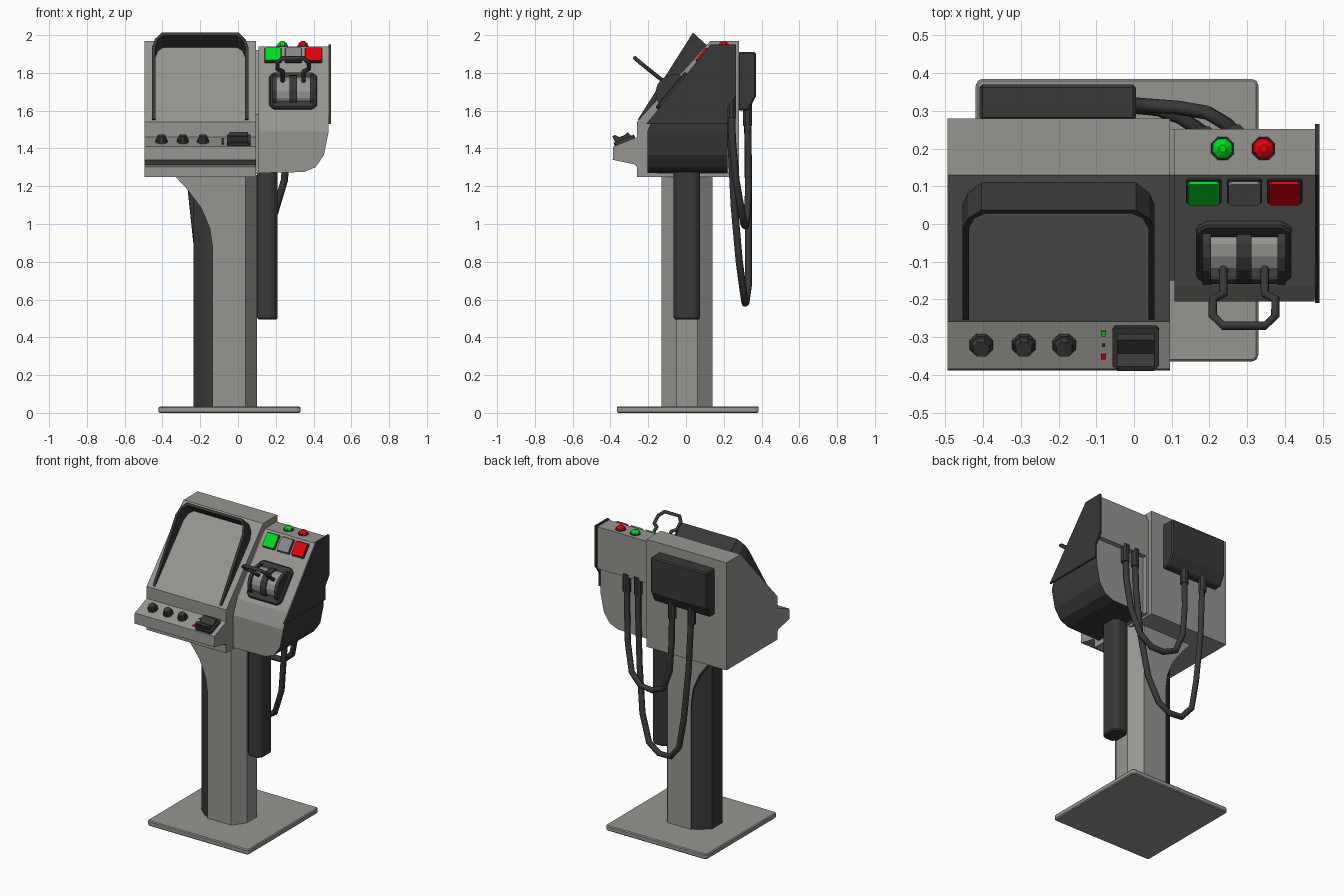
import bpy, bmesh, math
from mathutils import Matrix, Vector

if "Cube" in bpy.data.objects:
    bpy.data.objects.remove(bpy.data.objects["Cube"])


def material(name, rgb):
    m = bpy.data.materials.new(name)
    m.diffuse_color = (*rgb, 1)
    m.use_nodes = True
    m.node_tree.nodes["Principled BSDF"].inputs["Base Color"].default_value = m.diffuse_color
    return m


GRAY = material("panel gray", (0.31, 0.30, 0.285))
DARK = material("dark plastic", (0.04, 0.04, 0.04))
KEY = material("key gray", (0.24, 0.24, 0.245))
GREEN = material("signal green", (0.0, 0.72, 0.015))
RED = material("signal red", (0.78, 0.0, 0.003))


def prism(name, pts, axis, a, b, mat, cuts=(), bevel=0, matrix=None, shape=None, dark_rule=None):
    """Extrude a closed outline along an axis from a to b, then cut, shape and place it."""
    place = {'x': lambda p, h: (h, p[0], p[1]),
             'y': lambda p, h: (p[0], h, p[1]),
             'z': lambda p, h: (p[0], p[1], h)}[axis]
    bm = bmesh.new()
    lo = [bm.verts.new(place(p, a)) for p in pts]
    hi = [bm.verts.new(place(p, b)) for p in pts]
    bm.faces.new(lo)
    bm.faces.new(hi)
    for i in range(len(pts)):
        j = (i + 1) % len(pts)
        bm.faces.new((lo[i], lo[j], hi[j], hi[i]))
    for co, no in cuts:
        bmesh.ops.bisect_plane(bm, geom=bm.verts[:] + bm.edges[:] + bm.faces[:],
                               plane_co=co, plane_no=no, clear_outer=True)
        bmesh.ops.holes_fill(bm, edges=[e for e in bm.edges if e.is_boundary], sides=0)
    if shape:
        for v in bm.verts:
            shape(v.co)
    if matrix:
        bm.transform(matrix)
    bmesh.ops.recalc_face_normals(bm, faces=bm.faces[:])
    if bevel:
        edges = [e for e in bm.edges if e.calc_face_angle(0) > 0.6]
        bmesh.ops.bevel(bm, geom=edges, offset=bevel, segments=1, affect='EDGES', clamp_overlap=True)
    bm.normal_update()
    if dark_rule:
        for f in bm.faces:
            f.material_index = int(dark_rule(f.normal))
    me = bpy.data.meshes.new(name)
    bm.to_mesh(me)
    bm.free()
    me.materials.append(mat)
    if dark_rule:
        me.materials.append(DARK)
    ob = bpy.data.objects.new(name, me)
    bpy.context.collection.objects.link(ob)
    return ob


def rect(x0, x1, y0, y1, c=0):
    """Rectangle outline with optional cut corners."""
    if not c:
        return [(x0, y0), (x1, y0), (x1, y1), (x0, y1)]
    return [(x0 + c, y0), (x1 - c, y0), (x1, y0 + c), (x1, y1 - c),
            (x1 - c, y1), (x0 + c, y1), (x0, y1 - c), (x0, y0 + c)]


def circle(cx, cy, r, n=8):
    return [(cx + r * math.cos((i + .5) * 2 * math.pi / n),
             cy + r * math.sin((i + .5) * 2 * math.pi / n)) for i in range(n)]


def frustum(name, cx, cy, r0, r1, z0, z1, mat, matrix=None):
    def taper(co):
        if co.z > (z0 + z1) / 2:
            co.x = cx + (co.x - cx) * r1 / r0
            co.y = cy + (co.y - cy) * r1 / r0
    return prism(name, circle(cx, cy, r0), 'z', z0, z1, mat, matrix=matrix, shape=taper)


def tube(name, pts, r, mat, sides_res=2, cyclic=False):
    cu = bpy.data.curves.new(name, 'CURVE')
    cu.dimensions = '3D'
    cu.bevel_depth = r
    cu.bevel_resolution = sides_res
    cu.use_fill_caps = True
    sp = cu.splines.new('POLY')
    sp.points.add(len(pts) - 1)
    for p, q in zip(sp.points, pts):
        p.co = (*q, 1)
    sp.use_cyclic_u = cyclic
    tmp = bpy.data.objects.new(name + "_path", cu)
    bpy.context.collection.objects.link(tmp)
    bpy.context.view_layer.update()
    me = bpy.data.meshes.new_from_object(tmp.evaluated_get(bpy.context.evaluated_depsgraph_get()))
    bpy.data.objects.remove(tmp)
    me.materials.clear()
    me.materials.append(mat)
    ob = bpy.data.objects.new(name, me)
    bpy.context.collection.objects.link(ob)


def tilted(y, z, angle):
    """Frame lying on a sloped face: local y runs up the slope, local z points out."""
    return Matrix.Translation((0, y, z)) @ Matrix.Rotation(angle, 4, 'X')


# Stand: base plate, flared column with dark left side, dark spine
prism("base_plate", rect(-.42, .33, -.365, .385, .012), 'z', 0, .035, GRAY, bevel=.006)
col = [(.10, .03), (.10, 1.26), (-.34, 1.26), (-.27, 1.185), (-.195, 1.085),
       (-.15, .98), (-.135, .88), (-.135, .03)]
prism("column", col, 'y', -.13, .14, GRAY,
      cuts=[((.10, -.05, 0), (.8, -.6, 0)), ((.10, .06, 0), (.8, .6, 0))],
      dark_rule=lambda n: n.x < -.3 and abs(n.y) < .1)
spine = [(-.13, -.125), (-.13, .135), (-.17, .115), (-.235, .06), (-.235, -.05), (-.17, -.105)]
prism("column_spine", spine, 'z', .03, 1.255, DARK)
prism("hanging_post", rect(.10, .21, -.065, .075, .026), 'z', .495, 1.28, DARK, bevel=.008)

# Screen housing
side = [(-.26, 1.25), (.28, 1.25), (.28, 1.97), (.13, 1.97), (-.26, 1.54), (-.26, 1.46),
        (-.385, 1.41), (-.388, 1.34), (-.27, 1.315), (-.26, 1.30)]
prism("screen_housing", side, 'x', -.495, .095, GRAY)

# Screen hood: a U-shaped wall that grows taller up the slope
SCREEN = tilted(-.26, 1.54, math.atan2(.43, .39))


def hood_path(t):
    l = [(-.455 + t, .015), (-.455 + t, .46), (-.44 + t, .51), (-.405 + t * .6, .55 - t)]
    return l + [(-.4 - x, s) for x, s in reversed(l)]


def hood_height(co):
    co.z = .003 + .095 * co.y / .55 if co.z > .5 else -.005


prism("screen_hood", hood_path(0) + hood_path(.017)[::-1], 'z', 0, 1, DARK,
      matrix=SCREEN, shape=hood_height)

# Lower control shelf: knobs, rocker switch, indicator lights
SHELF = tilted(-.385, 1.41, math.atan2(.05, .125))
for i, x in enumerate((-.405, -.292, -.185)):
    frustum(f"knob_{i + 1}", x, .07, .034, .031, -.002, .014, DARK, SHELF)
    frustum(f"knob_cap_{i + 1}", x, .07, .027, .022, .014, .034, DARK, SHELF)
prism("rocker_frame", rect(-.057, .066, .008, .125, .008), 'z', -.002, .018, DARK, matrix=SHELF)
rocker = [(.018, 0), (.016, .052), (.03, .055), (.055, .026), (.10, .042), (.113, 0)]
prism("rocker", rocker, 'x', -.045, .054, DARK, matrix=SHELF)
for n, s, m in (("green", .103, GREEN), ("center", .07, DARK), ("red", .036, RED)):
    r = .004 if m is DARK else .007
    prism(f"indicator_{n}", rect(-.081 - r, -.081 + r, s - r, s + r), 'z', -.001, .005, m, matrix=SHELF)

# Control module: rounded outline cut by the sloped face, dark underside and right side
A = math.atan2(.41, .34)
outline = [(.108, 1.27), (.35, 1.275), (.41, 1.30), (.455, 1.365), (.478, 1.48),
           (.485, 1.62), (.485, 1.94), (.108, 1.94)]
prism("control_module", outline, 'y', -.205, .22, GRAY,
      cuts=[((0, -.21, 1.53), (0, -math.sin(A), math.cos(A))),
            ((0, -.165, 1.584), (0, -.095, .04))],
      dark_rule=lambda n: n.x > .3 or n.z < -.3)
prism("module_back_panel", rect(.108, .48, .215, .252), 'z', 1.66, 1.94, GRAY)
lip = [(-.21, 1.53), (.13, 1.95), (.265, 1.95), (.265, 1.68), (.222, 1.62), (.222, 1.53)]
prism("module_side_lip", lip, 'x', .48, .492, DARK)
joint = [(-.15, 1.265), (.25, 1.265), (.25, 1.92), (.13, 1.92), (-.15, 1.58)]
prism("module_joint", joint, 'x', .09, .112, GRAY)

# Signal lamps on the module top
for n, x, m in (("green", .235, GREEN), ("red", .344, RED)):
    frustum(f"lamp_rim_{n}", x, .2, .034, .032, 1.935, 1.946, DARK)
    frustum(f"lamp_{n}", x, .2, .029, .025, 1.946, 1.957, m)
    frustum(f"lamp_top_{n}", x, .2, .025, .010, 1.957, 1.968, m)

# Push buttons on the module slope
SLOPE = tilted(-.21, 1.53, A)
for n, x, m in (("green", .185, GREEN), ("gray", .293, KEY), ("red", .40, RED)):
    prism(f"button_rim_{n}", rect(x - .047, x + .047, .419, .519, .006), 'z', -.004, .006, DARK, matrix=SLOPE)
    prism(f"button_{n}", rect(x - .042, x + .042, .425, .513, .006), 'z', .006, .016, m, matrix=SLOPE)

# Lever unit: frame, cheeks, two drums and divider
prism("lever_frame", rect(.165, .418, .098, .342, .025), 'z', -.005, .02, DARK, bevel=.006, matrix=SLOPE)
for n, x0, x1, r, m in (("left_cheek", .182, .204, .10, DARK), ("left_drum", .204, .272, .087, GRAY),
                        ("divider", .272, .312, .096, DARK), ("right_drum", .312, .380, .087, GRAY),
                        ("right_cheek", .380, .402, .10, DARK)):
    prism("lever_" + n, circle(.22, -.01, r, 16), 'x', x0, x1, m, matrix=SLOPE)

# Lever handle: bent bar, mirrored about its middle
half = [(.237, -.105, 1.745), (.237, -.185, 1.808), (.209, -.20, 1.82),
        (.209, -.243, 1.855), (.237, -.27, 1.878)]
tube("lever_handle", half + [(.584 - x, y, z) for x, y, z in reversed(half)], .012, DARK, 1)

# Rear junction box
box = [(.275, 1.6), (.33, 1.6), (.37, 1.675), (.37, 1.91), (.275, 1.91)]
prism("junction_box", box, 'x', -.41, .005, DARK, bevel=.008)

# Hanging cables with their end sleeves
short = [(.27, .24, 1.68), (.265, .245, 1.45), (.245, .265, 1.23), (.195, .295, 1.06), (.12, .308, .995),
         (.03, .315, .99), (-.06, .322, 1.03), (-.11, .33, 1.16), (-.125, .33, 1.36), (-.125, .325, 1.64)]
long = [(.19, .235, 1.68), (.185, .24, 1.4), (.165, .255, 1.1), (.125, .282, .80), (.06, .305, .63),
        (-.02, .313, .58), (-.11, .318, .585), (-.18, .33, .67), (-.215, .33, .87),
        (-.25, .33, 1.2), (-.27, .325, 1.64)]
for n, path in (("short", short), ("long", long)):
    tube(f"{n}_cable", path, .019, DARK)
    for k, p in (("module", path[0]), ("box", path[-1])):
        frustum(f"{n}_cable_sleeve_{k}", p[0], p[1], .026, .026, p[2] - .12, p[2], DARK)
